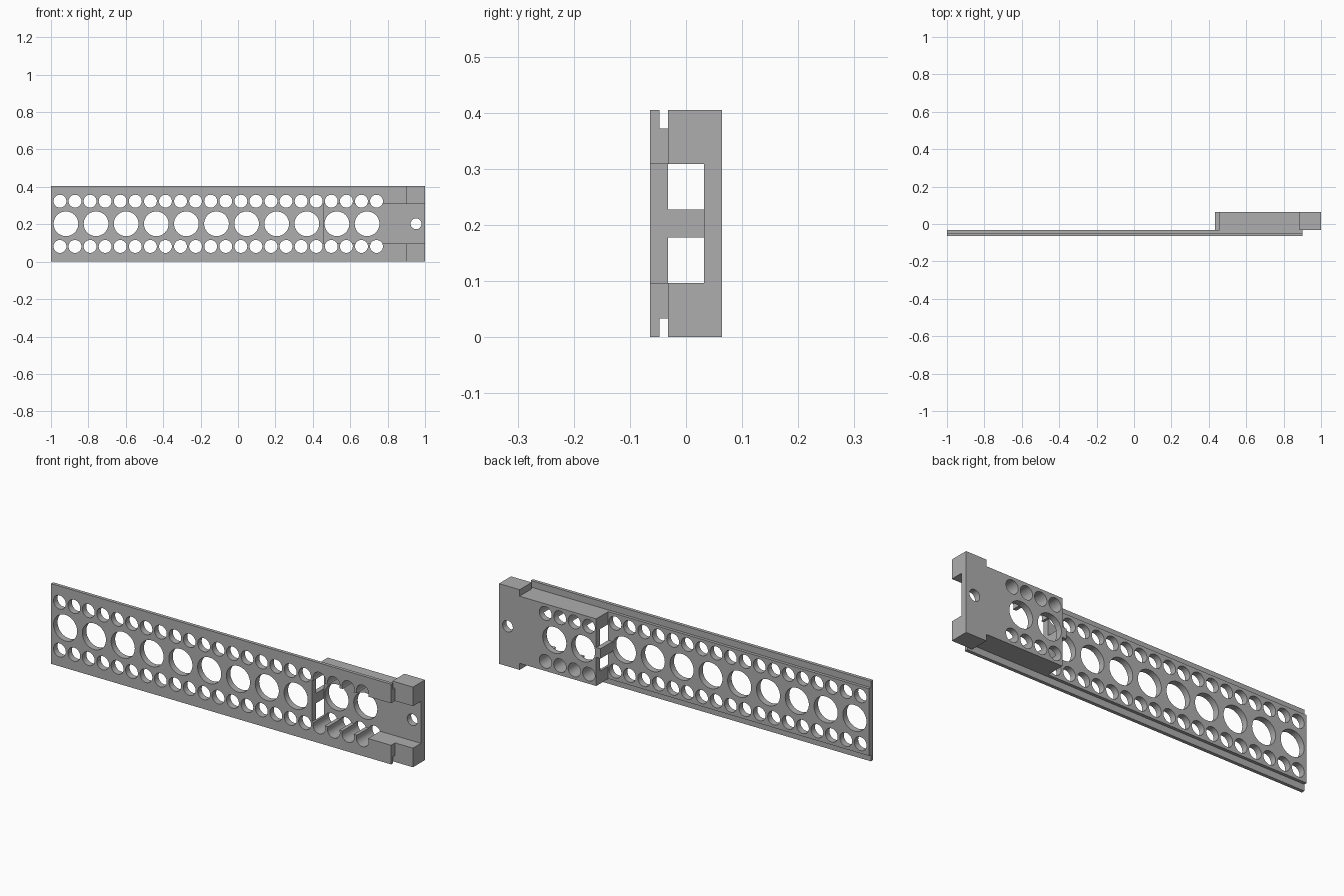
import bpy, bmesh
from math import radians
from mathutils import Matrix

cube = bpy.data.objects.get("Cube")
if cube:
    bpy.data.objects.remove(cube)

grey = bpy.data.materials.new("plain_grey")
grey.use_nodes = True
colour = (0.42, 0.42, 0.42, 1)
grey.diffuse_color = colour
grey.node_tree.nodes["Principled BSDF"].inputs["Base Color"].default_value = colour

# Main dimensions
H = 0.405
MID = H / 2
FRONT, LIP, SEAT, WALL, BACK = -0.064, -0.047, -0.032, 0.032, 0.064
STEP = 0.033            # height of the groove along each long edge
SLOT = 0.106            # half height of the open channel
SLOT_X = 0.457          # where the channel begins
BIG, SMALL = 0.066, 0.0345


def add_object(name, bm):
    bmesh.ops.recalc_face_normals(bm, faces=bm.faces)
    mesh = bpy.data.meshes.new(name)
    bm.to_mesh(mesh)
    bm.free()
    mesh.materials.append(grey)
    obj = bpy.data.objects.new(name, mesh)
    bpy.context.collection.objects.link(obj)
    return obj


def extrude_profile(name, half, x0, x1):
    """Mirror a (y, distance from mid height) half outline and sweep it along x."""
    outline = [(y, MID + d) for y, d in half] + [(y, MID - d) for y, d in reversed(half)]
    bm = bmesh.new()
    face = bm.faces.new([bm.verts.new((x0, y, z)) for y, z in outline])
    moved = bmesh.ops.extrude_face_region(bm, geom=[face])["geom"]
    bmesh.ops.translate(bm, vec=(x1 - x0, 0, 0),
                        verts=[v for v in moved if isinstance(v, bmesh.types.BMVert)])
    return add_object(name, bm)


def cut(obj, cutter):
    mod = obj.modifiers.new("holes", "BOOLEAN")
    mod.operation = "DIFFERENCE"
    mod.solver = "EXACT"
    mod.object = cutter


# Round drills: one large row, two small rows and the end hole
bm = bmesh.new()


def drill(x, z, radius, sides):
    turn = Matrix.Translation((x, 0, z)) @ Matrix.Rotation(radians(90), 4, "X")
    bmesh.ops.create_cone(bm, cap_ends=True, segments=sides, radius1=radius,
                          radius2=radius, depth=0.4, matrix=turn)


for i in range(11):
    drill(-0.92 + 0.161 * i, MID, BIG, 48)
for i in range(22):
    for side in (-1, 1):
        drill(-0.952 + 0.0806 * i, MID + side * 0.121, SMALL, 32)
drill(0.952, MID, 0.029, 32)
drills = add_object("drill_cutter", bm)
drills.hide_render = True
drills.hide_set(True)

# Long perforated strip with a grooved edge
strip = extrude_profile("perforated_strip", [
    (FRONT, MID), (LIP, MID), (LIP, MID - STEP), (SEAT, MID - STEP)], -1, SLOT_X)

# Edge rails continuing the strip on both sides of the channel
rails = []
for side, label in ((-1, "lower"), (1, "upper")):
    bm = bmesh.new()
    pts = [(FRONT, SLOT), (FRONT, MID), (LIP, MID), (LIP, MID - STEP),
           (SEAT, MID - STEP), (SEAT, SLOT)]
    face = bm.faces.new([bm.verts.new((SLOT_X, y, MID + side * d)) for y, d in pts])
    moved = bmesh.ops.extrude_face_region(bm, geom=[face])["geom"]
    bmesh.ops.translate(bm, vec=(0.9 - SLOT_X, 0, 0),
                        verts=[v for v in moved if isinstance(v, bmesh.types.BMVert)])
    rails.append(add_object(label + "_rail", bm))


# Channel blocks behind the rails
def channel(name, half_height, x0, x1):
    return extrude_profile(name, [(BACK, half_height), (SEAT, half_height),
                                  (SEAT, SLOT), (WALL, SLOT)], x0, x1)


housing = channel("channel_housing", MID - STEP, SLOT_X, 0.885)
end_block = channel("end_block", MID, 0.885, 1)

# Short rib across the mouth of the channel
rib = extrude_profile("centre_rib", [(SEAT, 0.025), (BACK, 0.025)], 0.433, SLOT_X)

for part in [strip, housing, end_block, rib] + rails:
    cut(part, drills)
    bpy.ops.object.select_all(action="DESELECT")
    part.select_set(True)
    bpy.context.view_layer.objects.active = part
    bpy.ops.object.modifier_apply(modifier="holes")
    bpy.ops.object.shade_smooth_by_angle(angle=radians(30))
